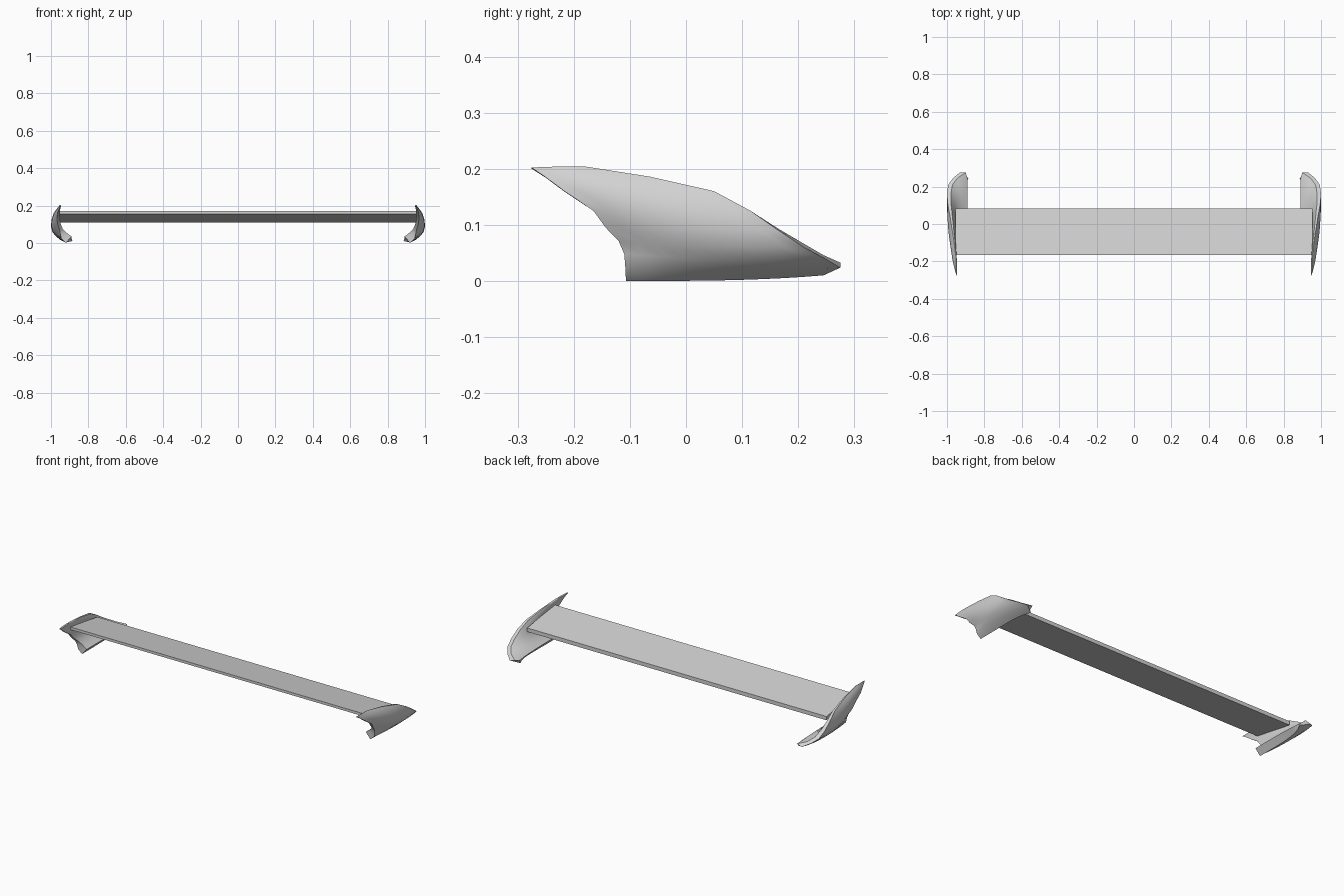
import bpy, bmesh

if "Cube" in bpy.data.objects:
    bpy.data.objects.remove(bpy.data.objects["Cube"])

grey = bpy.data.materials.new("light_grey")
grey.diffuse_color = (0.65, 0.65, 0.65, 1)
grey.use_nodes = True
grey.node_tree.nodes["Principled BSDF"].inputs["Base Color"].default_value = grey.diffuse_color


def make_object(name, bm):
    bmesh.ops.recalc_face_normals(bm, faces=bm.faces)
    me = bpy.data.meshes.new(name)
    bm.to_mesh(me)
    bm.free()
    ob = bpy.data.objects.new(name, me)
    bpy.context.collection.objects.link(ob)
    me.materials.append(grey)
    return ob


def lerp(a, b, t):
    return a + (b - a) * t


# Wing blade: thin tilted slab, higher at the front
bm = bmesh.new()
profile = [(-0.167, 0.155), (-0.167, 0.17), (0.083, 0.132), (0.083, 0.11)]
sides = [[bm.verts.new((x, y, z)) for y, z in profile] for x in (-0.955, 0.955)]
for s in sides:
    bm.faces.new(s)
for i in range(4):
    j = (i + 1) % 4
    bm.faces.new((sides[0][i], sides[0][j], sides[1][j], sides[1][i]))
make_object("wing_blade", bm)

# End plate rows, top to lip:
# y front, y back, outer x, outer z, inner x, inner z, front pinch, back taper
rows = [
    (-0.275, -0.18, 0.952, 0.204, 0.945, 0.200, 0.5, 0.5),
    (-0.250, -0.065, 0.967, 0.186, 0.950, 0.184, 0.6, 0.6),
    (-0.215, 0.050, 0.985, 0.160, 0.953, 0.158, 0.6, 0.6),
    (-0.165, 0.115, 0.997, 0.125, 0.952, 0.125, 0.65, 0.6),
    (-0.143, 0.165, 1.000, 0.090, 0.947, 0.097, 0.7, 0.6),
    (-0.120, 0.210, 0.993, 0.060, 0.937, 0.076, 0.7, 0.6),
    (-0.110, 0.245, 0.980, 0.038, 0.920, 0.058, 0.5, 0.6),
    (-0.108, 0.275, 0.955, 0.017, 0.902, 0.043, 0.2, 0.4),
    (-0.107, 0.245, 0.920, 0.000, 0.890, 0.035, 0.0, 0.3),
]
COLS = 10
bm = bmesh.new()
rings = []
for j in range(COLS + 1):
    t = j / COLS
    outer, inner = [], []
    for k, (yf, yb, xo, zo, xi, zi, pinch, taper) in enumerate(rows):
        y = lerp(yf, yb, t)
        a = pinch * (1 - t) ** 3          # outer skin drawn in at the front
        b = taper * t ** 4                # inner skin drawn out at the back
        low = max(0, k - 5) / 3
        dx = -0.035 * low * t ** 6        # lip curls inward at the rear tip
        dz = 0.010 * low * t ** 3
        outer.append(bm.verts.new((lerp(xo, xi, a) + dx, y, lerp(zo, zi, a) + dz)))
        inner.append(bm.verts.new((max(0.89, lerp(xi, xo, b) + dx), y, lerp(zi, zo, b))))
    rings.append((outer, inner))
n = len(rows)
for (o0, i0), (o1, i1) in zip(rings, rings[1:]):
    r0, r1 = o0 + i0[::-1], o1 + i1[::-1]
    for k in range(2 * n):
        m = (k + 1) % (2 * n)
        bm.faces.new((r0[k], r0[m], r1[m], r1[k]))
for o, i in (rings[0], rings[-1]):
    for k in range(n - 1):
        bm.faces.new((o[k], o[k + 1], i[k + 1], i[k]))
plate = make_object("end_plates", bm)
mir = plate.modifiers.new("mirror", 'MIRROR')
mir.use_mirror_merge = False

# Smooth shading with sharp rims
bpy.context.view_layer.objects.active = plate
plate.select_set(True)
bpy.ops.object.shade_smooth_by_angle(angle=0.7)
